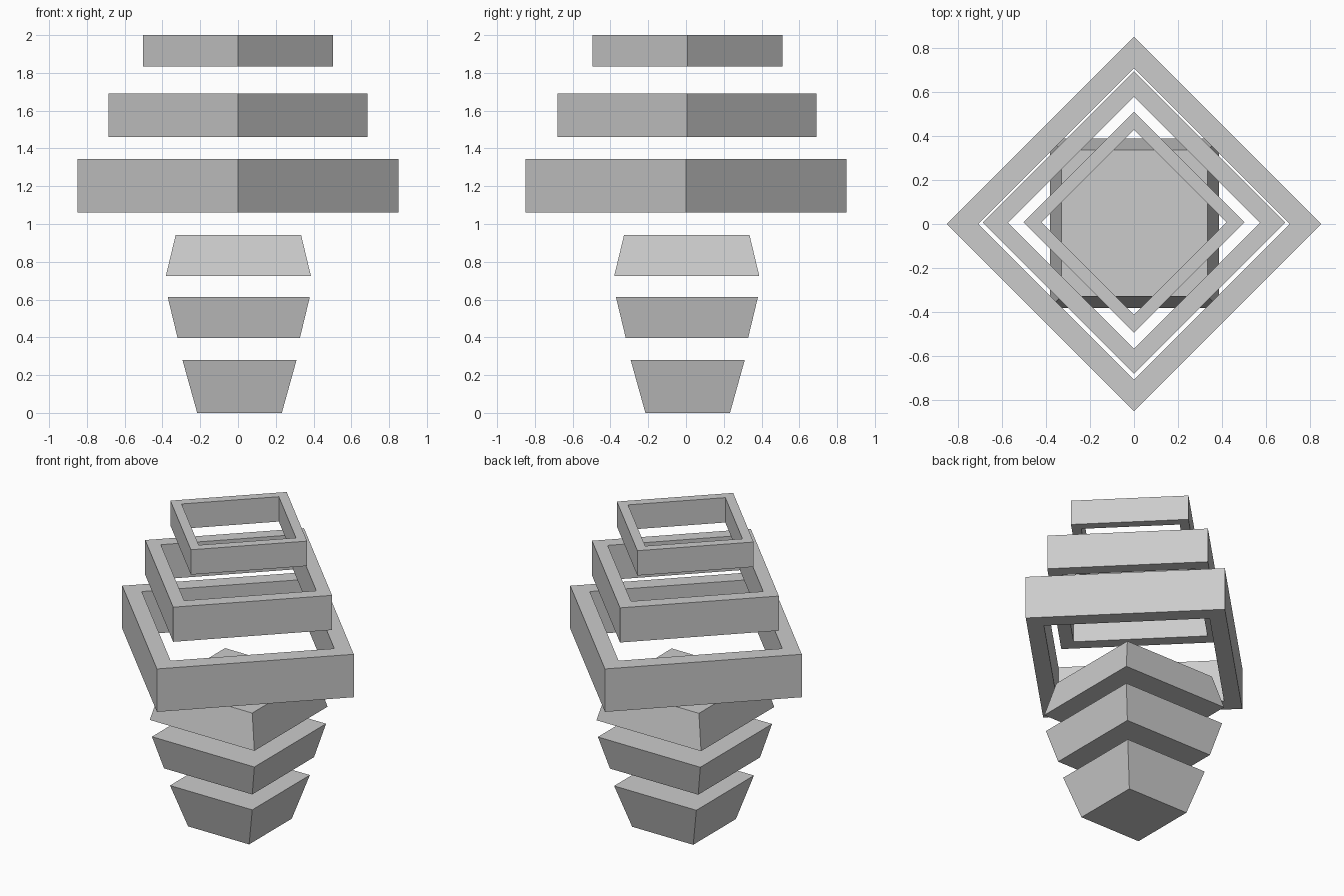
import bpy, bmesh

if "Cube" in bpy.data.objects:
    bpy.data.objects.remove(bpy.data.objects["Cube"])


def square(bm, half, z, cx, cy, diamond):
    """Four corner vertices of a square, axis-aligned or turned 45 degrees."""
    signs = [(1, 0), (0, 1), (-1, 0), (0, -1)] if diamond else [(1, 1), (-1, 1), (-1, -1), (1, -1)]
    return [bm.verts.new((cx + sx * half, cy + sy * half, z)) for sx, sy in signs]


def bridge(bm, a, b):
    """Side faces between two square loops."""
    for i in range(4):
        j = (i + 1) % 4
        bm.faces.new((a[i], a[j], b[j], b[i]))


def finish(bm, name):
    bmesh.ops.recalc_face_normals(bm, faces=bm.faces)
    mesh = bpy.data.meshes.new(name)
    bm.to_mesh(mesh)
    bm.free()
    bpy.context.collection.objects.link(bpy.data.objects.new(name, mesh))


def tapered_block(name, z0, half0, z1, half1, cx, cy):
    bm = bmesh.new()
    low = square(bm, half0, z0, cx, cy, False)
    high = square(bm, half1, z1, cx, cy, False)
    bridge(bm, low, high)
    bm.faces.new(low)
    bm.faces.new(high)
    finish(bm, name)


def diamond_ring(name, z0, z1, outer, inner, cx, cy):
    bm = bmesh.new()
    loops = [square(bm, r, z, cx, cy, True)
             for r, z in ((outer, z0), (outer, z1), (inner, z1), (inner, z0))]
    for k in range(4):
        bridge(bm, loops[k], loops[(k + 1) % 4])
    finish(bm, name)


# Solid floating body segments
tapered_block("lower_block", 0.0, 0.224, 0.28, 0.302, 0.008, 0.009)
tapered_block("middle_block", 0.397, 0.324, 0.613, 0.376, 0.004, 0.005)
tapered_block("upper_block", 0.725, 0.384, 0.942, 0.332, 0.002, 0.004)

# Open square rings, corners facing the axes
diamond_ring("large_ring", 1.06, 1.345, 0.85, 0.707, 0.0, 0.0)
diamond_ring("medium_ring", 1.46, 1.69, 0.686, 0.571, 0.0, 0.006)
diamond_ring("small_ring", 1.835, 2.0, 0.502, 0.42, 0.0, 0.008)
